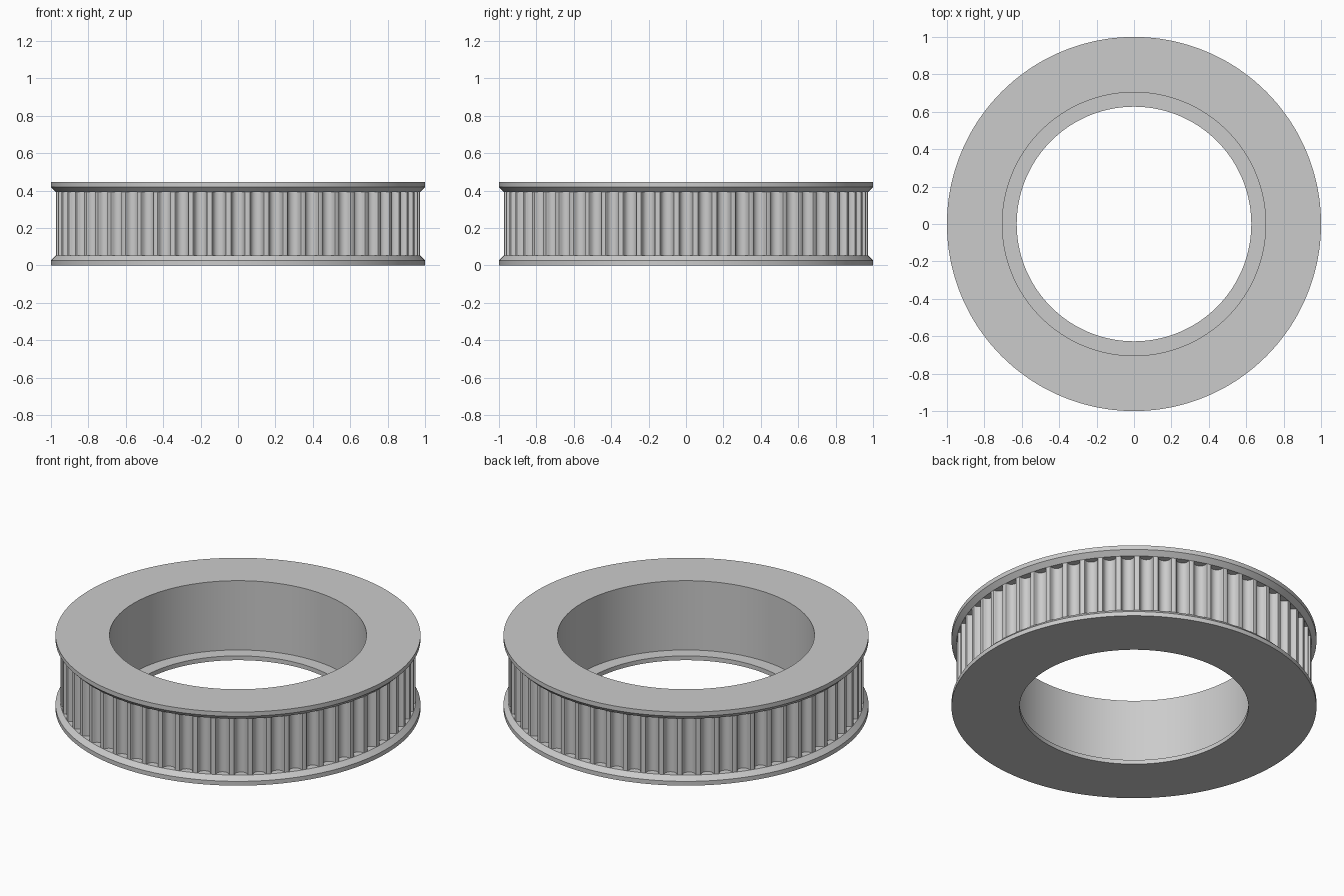
import bpy, bmesh, math

cube = bpy.data.objects.get("Cube")
if cube:
    bpy.data.objects.remove(cube, do_unlink=True)

# Main dimensions
TEETH = 60
FLANGE_R, TRACK_R = 1.0, 0.974
LIP_R, BORE_R = 0.627, 0.704
HEIGHT, FLANGE, EDGE = 0.445, 0.052, 0.026

# Half of one belt groove: sideways offset and depth, from mouth to root
GROOVE = [(.0438, 0), (.038, .002), (.0351, .0067), (.0339, .0123),
          (.0321, .0177), (.0296, .0229), (.0265, .0279), (.021, .0329),
          (.0146, .0366), (.0075, .0388)]
ROOT = (0, .0395)
groove = [(-x, d) for x, d in GROOVE] + [ROOT] + GROOVE[::-1]

# Grooved outline repeated around the wheel as (angle, radius)
outline = []
for t in range(TEETH):
    centre = math.tau * t / TEETH
    for x, d in groove:
        outline.append((centre + math.atan2(x, TRACK_R - d),
                        math.hypot(x, TRACK_R - d) if d else TRACK_R))

# Closed cross-section; a radius of None follows the grooved outline
SECTION = [(LIP_R, 0), (FLANGE_R, 0), (FLANGE_R, EDGE), (TRACK_R, FLANGE),
           (None, FLANGE), (None, HEIGHT - FLANGE),
           (TRACK_R, HEIGHT - FLANGE), (FLANGE_R, HEIGHT - EDGE),
           (FLANGE_R, HEIGHT), (BORE_R, HEIGHT), (BORE_R, EDGE), (LIP_R, EDGE)]

bm = bmesh.new()
rings = []
for radius, z in SECTION:
    ring = []
    for angle, track in outline:
        r = track if radius is None else radius
        ring.append(bm.verts.new((r * math.cos(angle), r * math.sin(angle), z)))
    rings.append(ring)

# Skin between neighbouring rings
count = len(outline)
for k, lower in enumerate(rings):
    upper = rings[(k + 1) % len(rings)]
    for i in range(count):
        j = (i + 1) % count
        bm.faces.new((lower[i], lower[j], upper[j], upper[i]))

# Merge the flange onto the lands between grooves
bmesh.ops.remove_doubles(bm, verts=bm.verts[:], dist=0.00005)
bmesh.ops.recalc_face_normals(bm, faces=bm.faces[:])

mesh = bpy.data.meshes.new("toothed_pulley")
bm.to_mesh(mesh)
bm.free()
pulley = bpy.data.objects.new("toothed_pulley", mesh)
bpy.context.collection.objects.link(pulley)

# Plain grey finish
grey = bpy.data.materials.new("light_grey")
grey.use_nodes = True
colour = (0.6, 0.6, 0.6, 1)
grey.diffuse_color = colour
grey.node_tree.nodes["Principled BSDF"].inputs["Base Color"].default_value = colour
mesh.materials.append(grey)

bpy.ops.object.select_all(action='DESELECT')
pulley.select_set(True)
bpy.context.view_layer.objects.active = pulley
bpy.ops.object.shade_smooth_by_angle(angle=math.radians(30))
